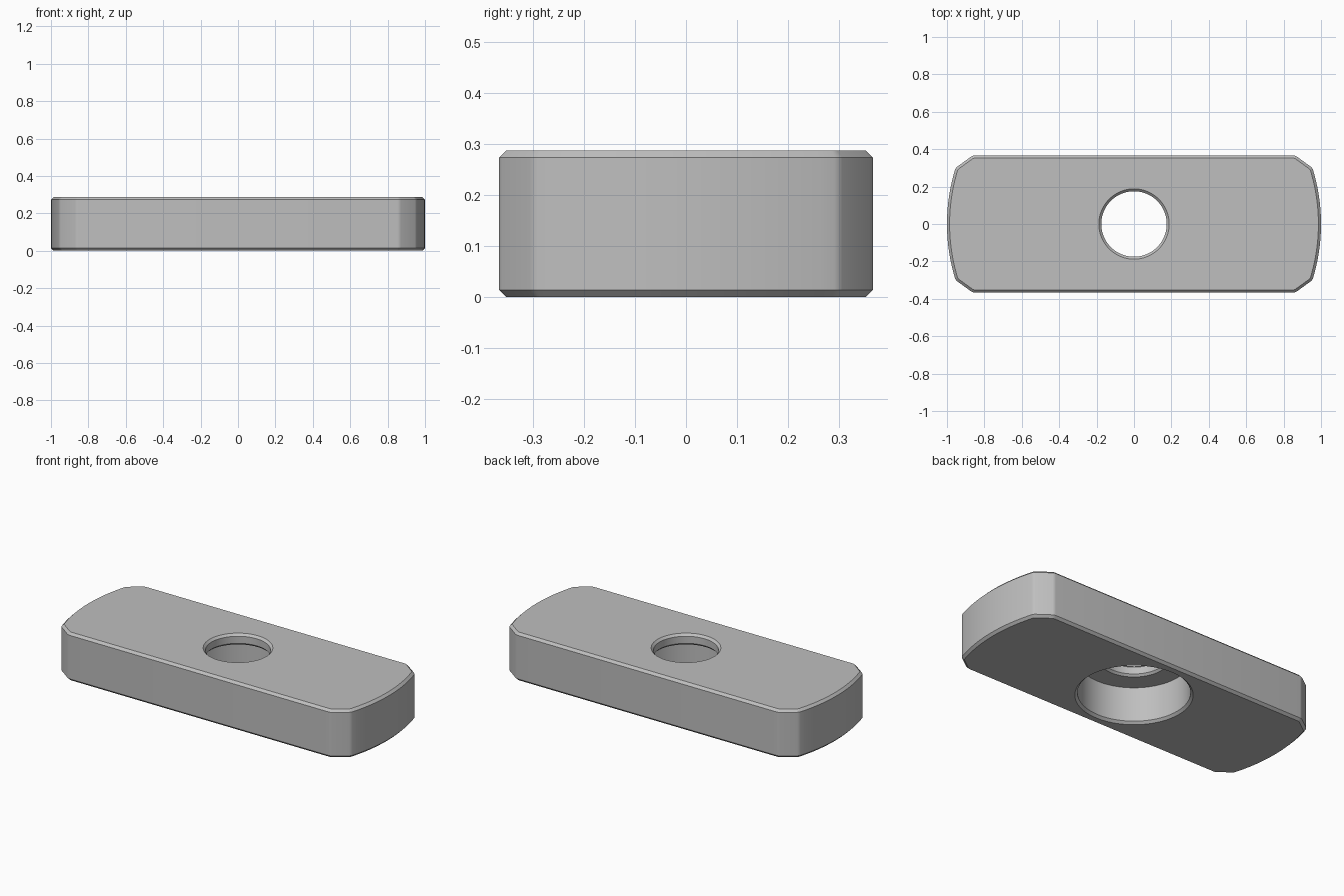
import bpy, bmesh, math
from mathutils import Matrix

if "Cube" in bpy.data.objects:
    bpy.data.objects.remove(bpy.data.objects["Cube"], do_unlink=True)

HEIGHT = 0.287
HALF_WIDTH = 0.366
CHAMFER = 0.014
END_Y = 0.30        # where the round end meets the corner flat
CORNER_X = 0.863    # where the long side meets the corner flat
ARC_STEPS = 16

steel = bpy.data.materials.new("plain grey steel")
steel.use_nodes = True
grey = (0.52, 0.52, 0.52, 1)
steel.diffuse_color = grey
steel.node_tree.nodes["Principled BSDF"].inputs["Base Color"].default_value = grey


def make_object(name, bm):
    mesh = bpy.data.meshes.new(name)
    bmesh.ops.recalc_face_normals(bm, faces=bm.faces)
    bm.to_mesh(mesh)
    bm.free()
    mesh.materials.append(steel)
    obj = bpy.data.objects.new(name, mesh)
    bpy.context.collection.objects.link(obj)
    return obj


# Plate outline: unit-radius ends, flat corners, straight long sides
end_angle = math.asin(END_Y)
right_end = [(CORNER_X, -HALF_WIDTH)]
for i in range(ARC_STEPS + 1):
    a = -end_angle + 2 * end_angle * i / ARC_STEPS
    right_end.append((math.cos(a), math.sin(a)))
right_end.append((CORNER_X, HALF_WIDTH))
outline = right_end + [(-x, -y) for x, y in right_end]

bm = bmesh.new()
base = bm.faces.new([bm.verts.new((x, y, 0)) for x, y in outline])
top = bmesh.ops.extrude_face_region(bm, geom=[base])["geom"]
for v in top:
    if isinstance(v, bmesh.types.BMVert):
        v.co.z = HEIGHT
bmesh.ops.recalc_face_normals(bm, faces=bm.faces)

# Slightly eased upright corners
upright = [e for e in bm.edges
           if abs(e.verts[0].co.z - e.verts[1].co.z) > 0.1
           and abs(e.verts[0].co.y) > END_Y - 0.001]
bmesh.ops.bevel(bm, geom=upright, offset=0.01, segments=3, profile=0.5,
                affect='EDGES')

# Chamfer round the top and bottom rims
rims = [e for e in bm.edges
        if abs(e.verts[0].co.z - e.verts[1].co.z) < 0.001]
bmesh.ops.bevel(bm, geom=rims, offset=CHAMFER, segments=1, affect='EDGES')
plate = make_object("slot_plate", bm)

# Stepped hole: wide recess below, narrow bore above, chamfered rims
profile = [(0, -0.014), (0.331, -0.014), (0.303, 0.014), (0.303, 0.22),
           (0.187, 0.22), (0.175, 0.232), (0.175, HEIGHT - 0.013),
           (0.202, HEIGHT + 0.014), (0, HEIGHT + 0.014)]
bm = bmesh.new()
verts = [bm.verts.new((r, 0, z)) for r, z in profile]
edges = [bm.edges.new(pair) for pair in zip(verts, verts[1:])]
bmesh.ops.spin(bm, geom=verts + edges, cent=(0, 0, 0), axis=(0, 0, 1),
               angle=2 * math.pi, steps=80)
bmesh.ops.remove_doubles(bm, verts=bm.verts, dist=0.0001)
cutter = make_object("hole_cutter", bm)
cutter.hide_render = True

cut = plate.modifiers.new("stepped hole", 'BOOLEAN')
cut.operation = 'DIFFERENCE'
cut.solver = 'EXACT'
cut.object = cutter

bpy.ops.object.select_all(action='DESELECT')
plate.select_set(True)
bpy.context.view_layer.objects.active = plate
bpy.ops.object.modifier_apply(modifier=cut.name)
bpy.data.objects.remove(cutter, do_unlink=True)
bpy.ops.object.shade_smooth_by_angle(angle=math.radians(20))
